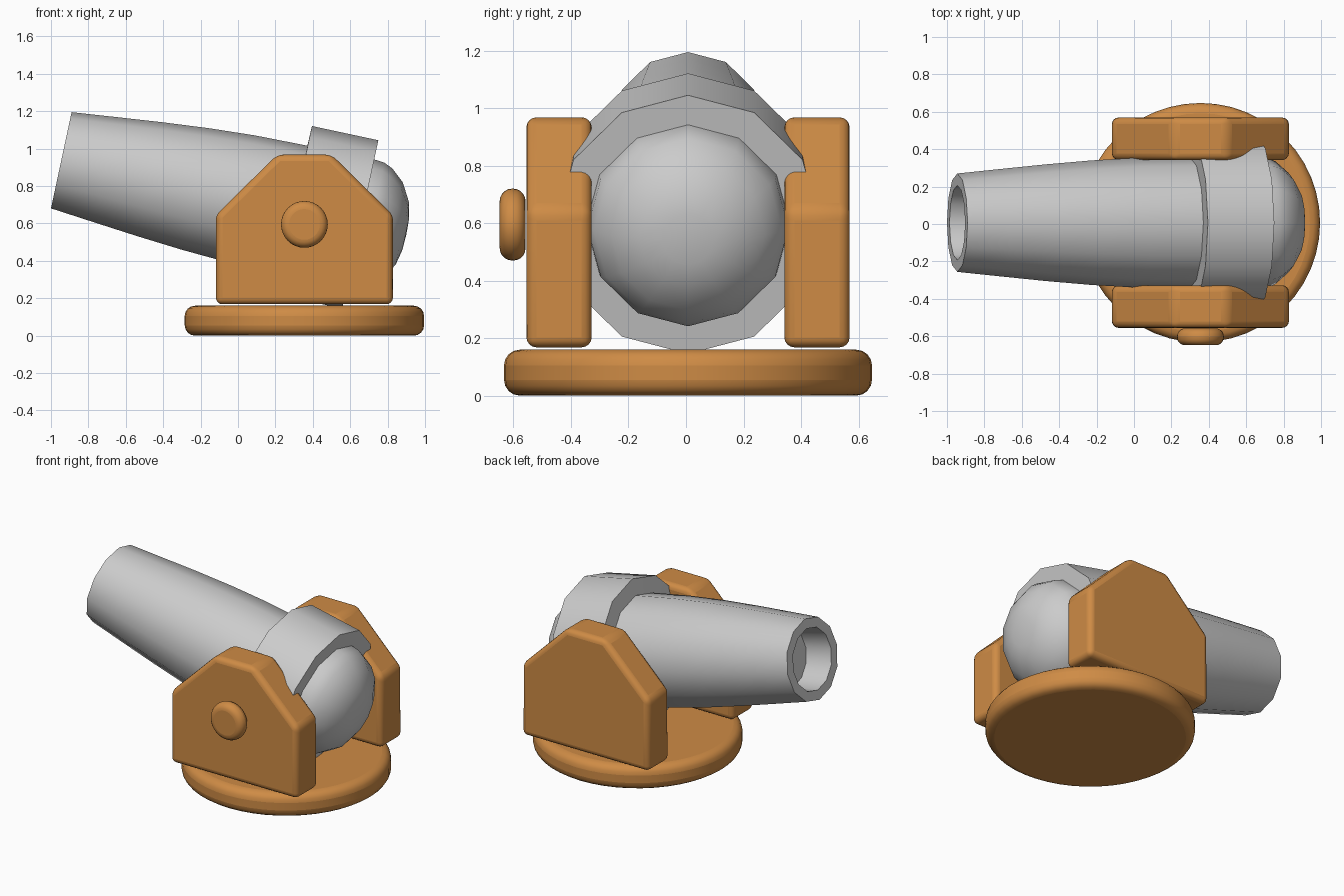
import bpy, bmesh
from math import sin, cos, pi, radians
from mathutils import Matrix, Vector

if "Cube" in bpy.data.objects:
    bpy.data.objects.remove(bpy.data.objects["Cube"])

orange = bpy.data.materials.new("orange_paint")
orange.diffuse_color = (0.62, 0.26, 0.06, 1)
orange.use_nodes = True
orange.node_tree.nodes["Principled BSDF"].inputs["Base Color"].default_value = orange.diffuse_color
CY = 0.007


def finish(name, bm, mat=None, bevel=0, segments=4, angle=35):
    bmesh.ops.recalc_face_normals(bm, faces=bm.faces)
    me = bpy.data.meshes.new(name)
    bm.to_mesh(me)
    bm.free()
    ob = bpy.data.objects.new(name, me)
    bpy.context.collection.objects.link(ob)
    if mat:
        me.materials.append(mat)
    if bevel:
        m = ob.modifiers.new("soft_edges", "BEVEL")
        m.width, m.segments = bevel, segments
        m.limit_method = "ANGLE"
        m.angle_limit = radians(25)
    bpy.ops.object.select_all(action="DESELECT")
    ob.select_set(True)
    bpy.context.view_layer.objects.active = ob
    bpy.ops.object.shade_smooth_by_angle(angle=radians(angle))
    return ob


def lathe(profile, sides, matrix):
    """Spin (position along x, radius) points about the local x axis."""
    bm = bmesh.new()
    rings = []
    for s, r in profile:
        n = 1 if r == 0 else sides
        rings.append([bm.verts.new((s, r * sin(2 * pi * i / sides), r * cos(2 * pi * i / sides)))
                      for i in range(n)])
    for a, b in zip(rings, rings[1:]):
        for i in range(sides):
            j = (i + 1) % sides
            vs = [a[i % len(a)], a[j % len(a)], b[j % len(b)], b[i % len(b)]]
            bm.faces.new(list(dict.fromkeys(vs)))
    bm.transform(matrix)
    return bm


# Barrel: bore, tapered tube, reinforcing band and rounded breech
barrel_profile = [(-1.45, 0), (-1.45, 0.19), (-1.635, 0.2), (-1.635, 0.263),
                  (-1.4, 0.287), (-1.15, 0.312), (-0.9, 0.333), (-0.65, 0.347),
                  (-0.365, 0.352), (-0.363, 0.46), (0, 0.46), (0, 0.355),
                  (0.055, 0.35), (0.105, 0.328), (0.175, 0.267), (0.23, 0.17),
                  (0.248, 0.09), (0.252, 0)]
tilt = Matrix.Translation((0.654, CY, 0.595)) @ Matrix.Rotation(radians(12.1), 4, "Y")
finish("barrel", lathe(barrel_profile, 12, tilt), angle=50)

# Round base plate
up = Matrix.Translation((0.355, CY, 0)) @ Matrix.Rotation(radians(-90), 4, "Y")
finish("base_plate", lathe([(0, 0), (0, 0.64), (0.16, 0.64), (0.16, 0)], 48, up),
       orange, bevel=0.055)

# Side cheeks
outline = [(-0.118, 0.168), (0.828, 0.168), (0.828, 0.645), (0.5, 0.968), (0.21, 0.968), (-0.118, 0.645)]
for name, y0, y1 in (("front_cheek", -0.555, -0.328), ("back_cheek", 0.342, 0.569)):
    bm = bmesh.new()
    face = bm.faces.new([bm.verts.new((x, y0, z)) for x, z in outline])
    ext = bmesh.ops.extrude_face_region(bm, geom=[face])
    bmesh.ops.translate(bm, vec=Vector((0, y1 - y0, 0)),
                        verts=[v for v in ext["geom"] if isinstance(v, bmesh.types.BMVert)])
    finish(name, bm, orange, bevel=0.035)

# Pivot knob on the front cheek
side = Matrix.Translation((0.355, -0.648, 0.595)) @ Matrix.Rotation(radians(90), 4, "Z")
finish("pivot_knob", lathe([(0, 0), (0, 0.125), (0.09, 0.125), (0.09, 0)], 32, side),
       orange, bevel=0.043, segments=5)
